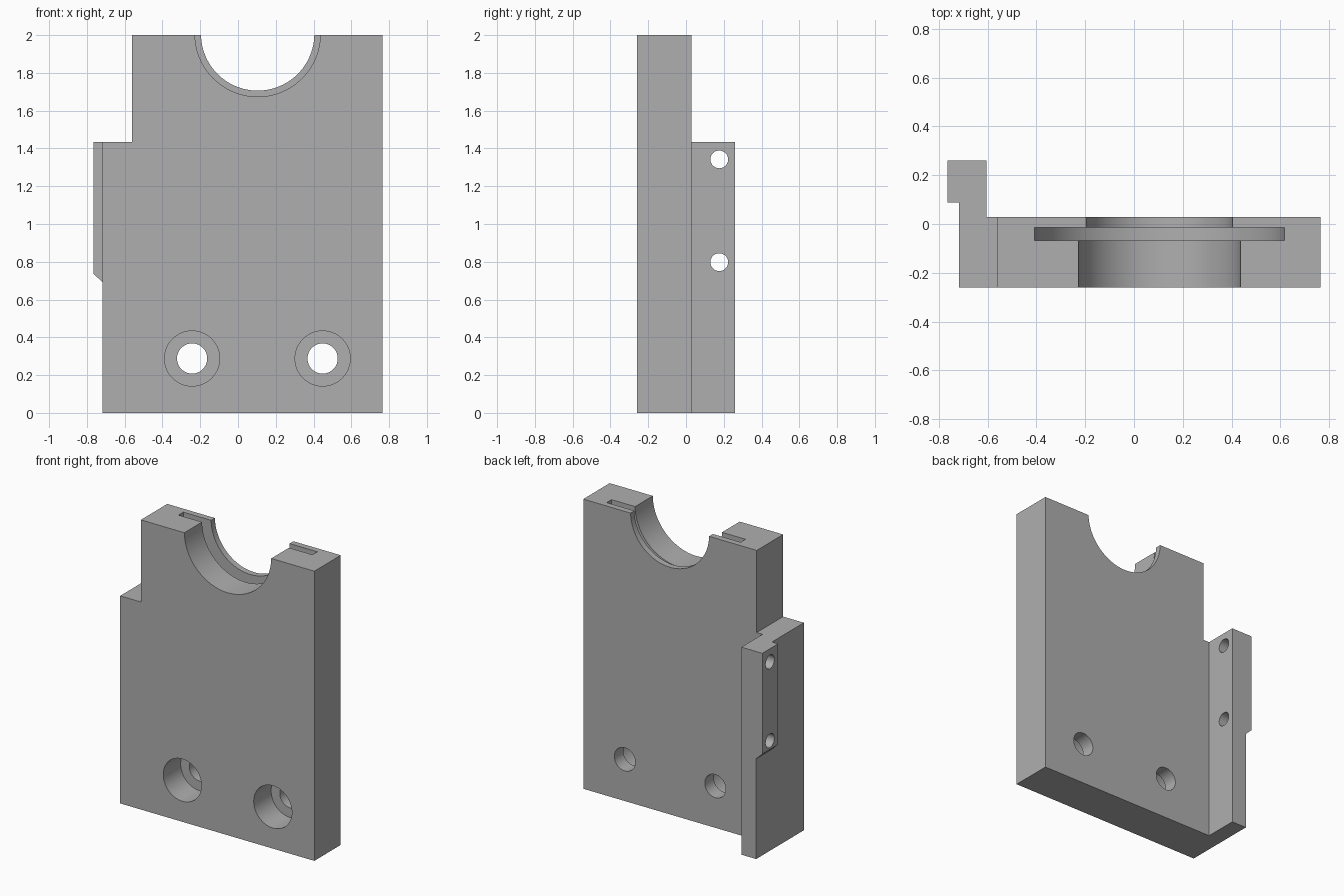
import bpy, bmesh, math
from mathutils import Vector

cube = bpy.data.objects.get("Cube")
if cube:
    bpy.data.objects.remove(cube, do_unlink=True)

FRONT, BACK, REAR = -0.26, 0.028, 0.26   # plate front, plate back, flange back
LEDGE = 1.433                            # top of the side flange
BORE_X, BORE_Z = 0.104, 2.006

grey = bpy.data.materials.new("machined grey")
grey.use_nodes = True
colour = (0.43, 0.43, 0.43, 1)
grey.diffuse_color = colour
grey.node_tree.nodes["Principled BSDF"].inputs["Base Color"].default_value = colour


def prism(name, points, direction):
    """Extrude a closed 3D outline along a direction."""
    bm = bmesh.new()
    face = bm.faces.new([bm.verts.new(p) for p in points])
    new = bmesh.ops.extrude_face_region(bm, geom=[face])["geom"]
    moved = [v for v in new if isinstance(v, bmesh.types.BMVert)]
    bmesh.ops.translate(bm, verts=moved, vec=Vector(direction))
    bmesh.ops.recalc_face_normals(bm, faces=bm.faces)
    mesh = bpy.data.meshes.new(name)
    bm.to_mesh(mesh)
    bm.free()
    obj = bpy.data.objects.new(name, mesh)
    bpy.context.collection.objects.link(obj)
    return obj


def disc_y(name, x, z, radius, y0, y1, sides=96):
    """Cylinder along y."""
    angles = [2 * math.pi * i / sides for i in range(sides)]
    ring = [(x + radius * math.cos(a), y0, z + radius * math.sin(a)) for a in angles]
    return prism(name, ring, (0, y1 - y0, 0))


def disc_x(name, y, z, radius, x0, x1, sides=48):
    """Cylinder along x."""
    angles = [2 * math.pi * i / sides for i in range(sides)]
    ring = [(x0, y + radius * math.cos(a), z + radius * math.sin(a)) for a in angles]
    return prism(name, ring, (x1 - x0, 0, 0))


# Plate with rear flange and raised side pad, as one plan outline
plan = [(0.765, FRONT), (0.765, BACK), (-0.605, BACK), (-0.605, REAR),
        (-0.765, REAR), (-0.765, 0.088), (-0.718, 0.088), (-0.718, FRONT)]
plate = prism("bracket_plate", [(x, y, 0) for x, y in plan], (0, 0, 2))
plate.data.materials.append(grey)

cutters = []

# Shoulder above the flange
shoulder = [(-1, -1), (-0.56, -1), (-0.56, 1), (-1, 1)]
cutters.append(prism("shoulder_cut", [(x, y, LEDGE) for x, y in shoulder], (0, 0, 1)))

# Relief under the pad, with its sloping end
relief = [(-0.718, -0.1), (-0.718, 0.692), (-0.818, 0.788), (-0.818, -0.1)]
cutters.append(prism("pad_relief_cut", [(x, 0.088, z) for x, z in relief], (0, 0.4, 0)))

# Stepped half bore with a retaining groove
cutters.append(disc_y("rear_bore_cut", BORE_X, BORE_Z, 0.3, -0.04, 0.2))
cutters.append(disc_y("front_bore_cut", BORE_X, BORE_Z, 0.332, -0.4, -0.05))
cutters.append(disc_y("groove_cut", BORE_X, BORE_Z, 0.512, -0.067, -0.0135))

# Counterbored mounting holes
for x in (-0.243, 0.448):
    cutters.append(disc_y("mount_hole_cut", x, 0.288, 0.08, -0.2, 0.2, 64))
    cutters.append(disc_y("counterbore_cut", x, 0.288, 0.146, -0.4, -0.07, 64))

# Cross holes through the flange
for z in (0.798, 1.342):
    cutters.append(disc_x("flange_hole_cut", 0.176, z, 0.047, -0.9, -0.5))

bpy.ops.object.select_all(action='DESELECT')
bpy.context.view_layer.objects.active = plate
plate.select_set(True)
for cutter in cutters:
    mod = plate.modifiers.new(cutter.name, 'BOOLEAN')
    mod.operation = 'DIFFERENCE'
    mod.solver = 'EXACT'
    mod.object = cutter
    bpy.ops.object.modifier_apply(modifier=mod.name)
    bpy.data.objects.remove(cutter, do_unlink=True)

bpy.ops.object.shade_smooth_by_angle(angle=math.radians(30))
